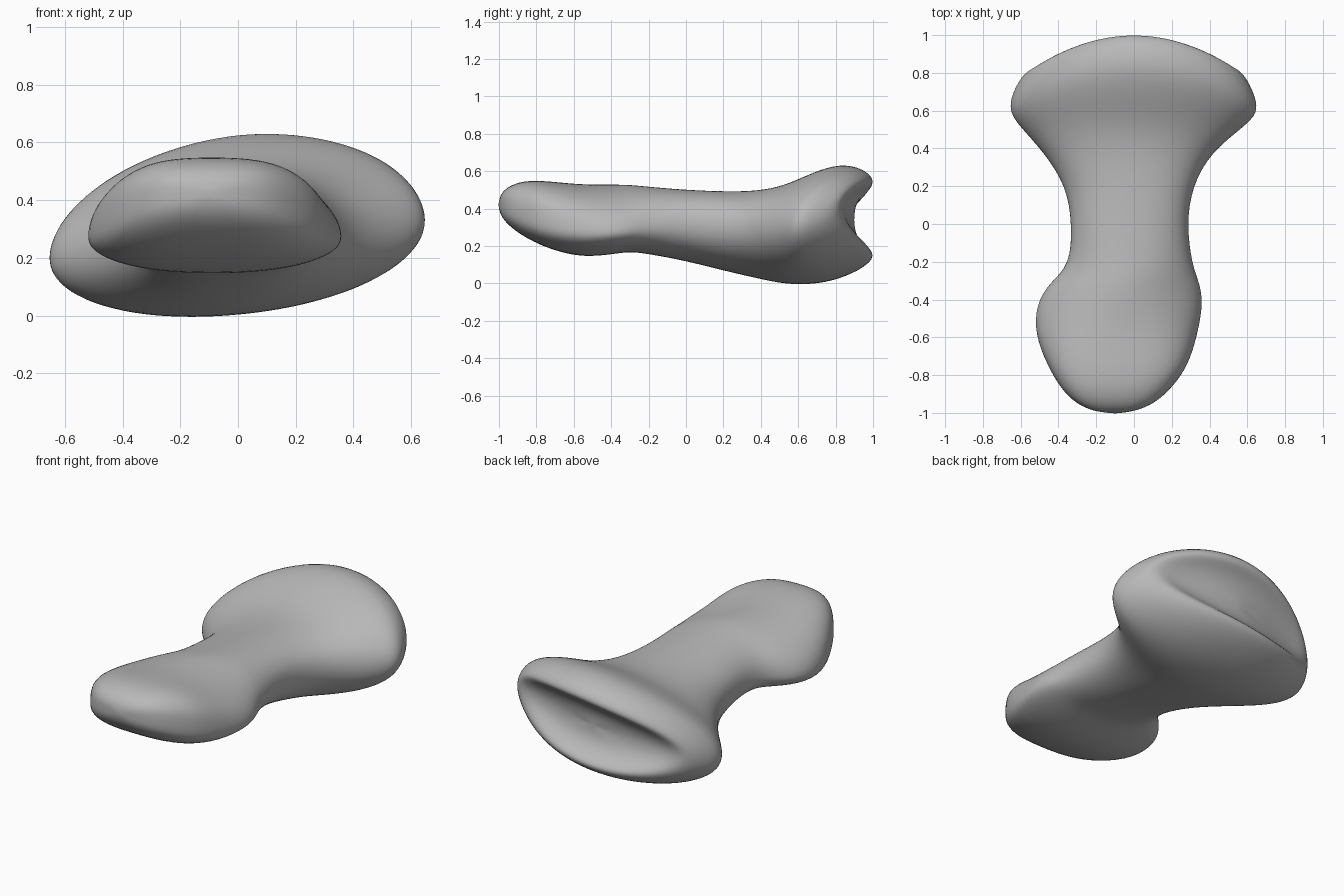
import bpy
import bmesh
import math

SEGMENTS = 28

# Bone stations: y, left edge, right edge, underside, top,
# height of widest line, squareness (low is boxy, high is lens-shaped)
STATIONS = [
    (-0.99, -0.22, 0.01, 0.36, 0.48, 0.42, 0.7),
    (-0.95, -0.31, 0.11, 0.31, 0.52, 0.4, 0.7),
    (-0.87, -0.39, 0.2, 0.25, 0.55, 0.36, 0.7),
    (-0.75, -0.46, 0.29, 0.19, 0.55, 0.32, 0.72),
    (-0.58, -0.53, 0.34, 0.14, 0.53, 0.27, 0.9),
    (-0.42, -0.52, 0.37, 0.15, 0.53, 0.27, 1.1),
    (-0.31, -0.45, 0.35, 0.17, 0.53, 0.28, 1.1),
    (-0.22, -0.34, 0.31, 0.16, 0.52, 0.3, 0.95),
    (0.0, -0.33, 0.28, 0.12, 0.5, 0.31, 0.88),
    (0.2, -0.36, 0.31, 0.07, 0.49, 0.28, 0.9),
    (0.38, -0.48, 0.41, 0.03, 0.49, 0.25, 0.95),
    (0.53, -0.61, 0.59, 0.0, 0.52, 0.25, 1),
    (0.68, -0.66, 0.66, 0.0, 0.59, 0.26, 1.03),
    (0.83, -0.66, 0.65, 0.03, 0.64, 0.27, 1.05),
    (0.96, -0.62, 0.61, 0.09, 0.61, 0.29, 1.05),
    (1.02, -0.56, 0.55, 0.15, 0.54, 0.34, 1.05),
]


def soft(value, power):
    return math.copysign(abs(value) ** power, value)


def section(station, scale=1.0, dish=0.0):
    """Cross-section, swept back at the sides near the joint end."""
    y, left, right, low, high, wide, square = station
    centre, radius = (left + right) / 2, (right - left) / 2
    bow = 1.2 * max(0, y - 0.5)
    tilt = 0.07 * min(1, max(0, y + 0.2))
    points = []
    for i in range(SEGMENTS):
        angle = math.tau * i / SEGMENTS
        upper = math.sin(angle) > 0
        power = square if upper else min(square, 0.95)
        c, s = soft(math.cos(angle), power), soft(math.sin(angle), power)
        x = centre + scale * radius * c
        height = high - wide if upper else wide - low
        z = wide + scale * (height * s + tilt * c)
        points.append((x, y - bow * x * x - dish * (1 - scale ** 3), z))
    return points


# Shaft with both knuckle ends, then the dished joint surface
mesh = bpy.data.meshes.new("finger_bone")
bm = bmesh.new()
loops = [section(st) for st in STATIONS]
loops += [section(STATIONS[-1], k, 0.12) for k in (0.8, 0.55, 0.28)]
rings = [[bm.verts.new(p) for p in loop] for loop in loops]
for a, b in zip(rings, rings[1:]):
    for i in range(SEGMENTS):
        j = (i + 1) % SEGMENTS
        bm.faces.new((a[i], a[j], b[j], b[i]))

# Close both ends with fans
tips = ((rings[0], (-0.1, -1.005, 0.42)), (rings[-1], (0, 0.9, 0.34)))
for ring, tip in tips:
    pole = bm.verts.new(tip)
    for i in range(SEGMENTS):
        bm.faces.new((ring[i], ring[(i + 1) % SEGMENTS], pole))
bmesh.ops.recalc_face_normals(bm, faces=bm.faces)
for face in bm.faces:
    face.smooth = True
bm.to_mesh(mesh)
bm.free()

cube = bpy.data.objects.get("Cube")
if cube:
    bpy.data.objects.remove(cube, do_unlink=True)

bone = bpy.data.objects.new("finger_bone", mesh)
bpy.context.collection.objects.link(bone)
smooth = bone.modifiers.new("smooth_surface", 'SUBSURF')
smooth.levels = smooth.render_levels = 2

# Plain grey bone material
grey = bpy.data.materials.new("bone_grey")
grey.use_nodes = True
colour = (0.48, 0.48, 0.48, 1)
grey.diffuse_color = colour
grey.node_tree.nodes["Principled BSDF"].inputs["Base Color"].default_value = colour
mesh.materials.append(grey)
